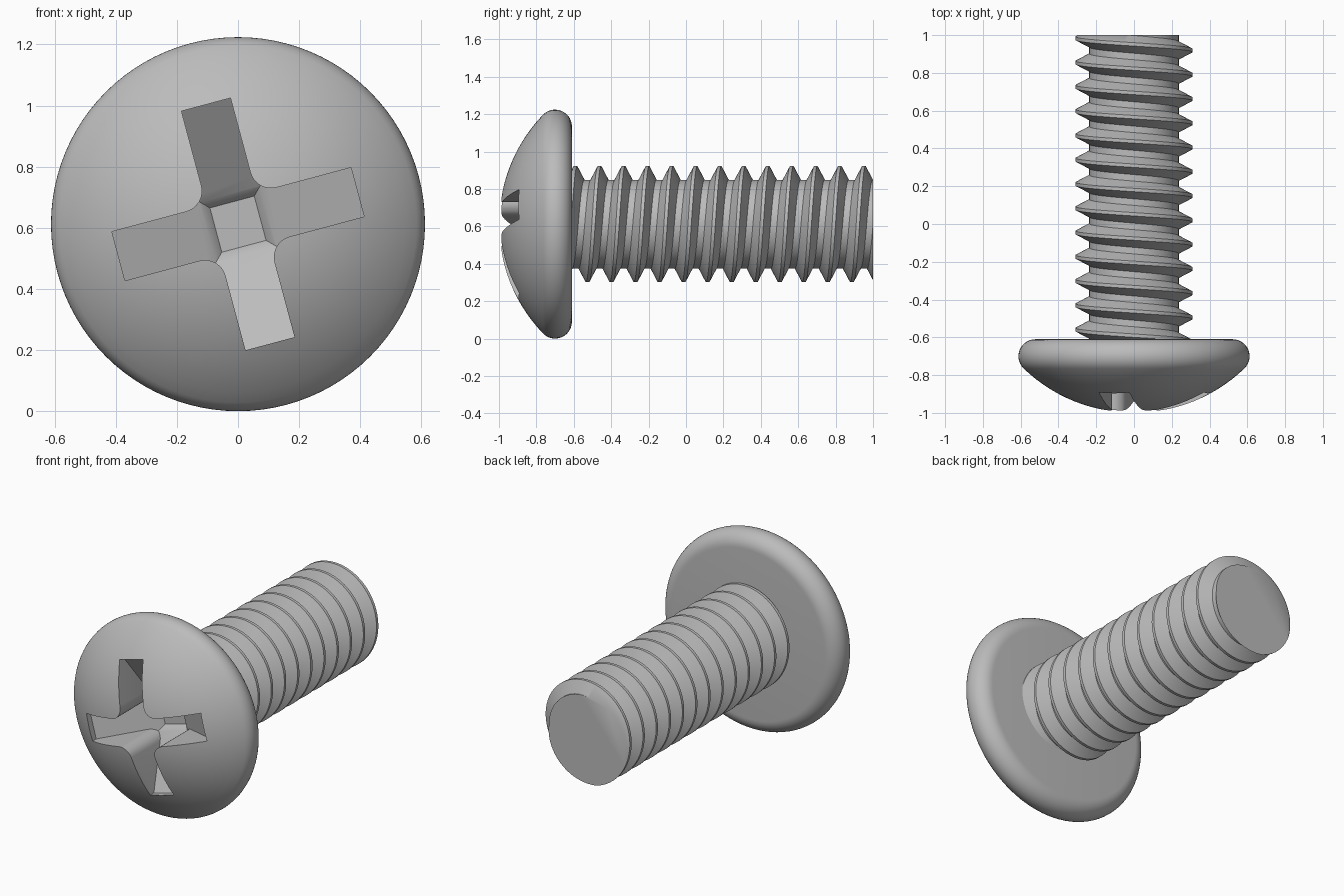
import bpy, bmesh
from math import sin, cos, pi, radians, tau
from mathutils import Matrix, Vector

cube = bpy.data.objects.get("Cube")
if cube:
    bpy.data.objects.remove(cube)

AXIS_Z = 0.612          # height of the screw axis, which runs along y
HEAD_R, HEAD_BACK = 0.612, -0.61

steel = bpy.data.materials.new("grey steel")
steel.use_nodes = True
steel.diffuse_color = (0.5, 0.5, 0.5, 1)
steel.node_tree.nodes["Principled BSDF"].inputs["Base Color"].default_value = (0.5, 0.5, 0.5, 1)


def make_object(name, bm):
    """Turn a bmesh built around the y axis into an object on the screw axis."""
    bmesh.ops.recalc_face_normals(bm, faces=bm.faces)
    mesh = bpy.data.meshes.new(name)
    bm.to_mesh(mesh)
    bm.free()
    mesh.materials.append(steel)
    mesh.transform(Matrix.Translation((0, 0, AXIS_Z)))
    obj = bpy.data.objects.new(name, mesh)
    bpy.context.collection.objects.link(obj)
    return obj


def activate(obj):
    bpy.ops.object.select_all(action='DESELECT')
    obj.select_set(True)
    bpy.context.view_layer.objects.active = obj


def boolean(obj, cutter, operation):
    """Apply a boolean and discard the cutter."""
    mod = obj.modifiers.new("cut", 'BOOLEAN')
    mod.object, mod.operation, mod.solver = cutter, operation, 'EXACT'
    activate(obj)
    bpy.ops.object.modifier_apply(modifier=mod.name)
    bpy.data.objects.remove(cutter)


def loft(rings):
    """Closed solid through rings of equal point count."""
    bm = bmesh.new()
    loops = [[bm.verts.new(p) for p in ring] for ring in rings]
    for a, b in zip(loops, loops[1:]):
        for i in range(len(a)):
            j = (i + 1) % len(a)
            bm.faces.new((a[i], a[j], b[j], b[i]))
    bm.faces.new(loops[0])
    bm.faces.new(loops[-1])
    return bm


# Head: shallow dome blending into a rounded rim, flat behind
DOME_R, RIM_R, BLEND = 0.844, 0.09, radians(43.8)
profile = []
for i in range(15):
    a = BLEND * i / 14
    profile.append((DOME_R * sin(a), -1 + DOME_R * (1 - cos(a))))
for i in range(1, 15):
    a = BLEND + (pi - BLEND) * i / 14
    profile.append((HEAD_R - RIM_R + RIM_R * sin(a), HEAD_BACK - RIM_R - RIM_R * cos(a)))
profile.append((0, HEAD_BACK))

bm = bmesh.new()
points = [bm.verts.new((r, y, 0)) for r, y in profile]
edges = [bm.edges.new(pair) for pair in zip(points, points[1:])]
bmesh.ops.spin(bm, geom=points + edges, cent=(0, 0, 0), axis=(0, 1, 0), angle=tau, steps=96)
bmesh.ops.remove_doubles(bm, verts=bm.verts, dist=0.0001)
head = make_object("screw_head", bm)

# Cross recess: filleted cross prism limited by a four-sided tapering pit
ARM_LENGTH, ARM_HALF, FILLET, TILT = 0.405, 0.083, 0.07, radians(15)
quarter = [(ARM_LENGTH, -ARM_HALF), (ARM_LENGTH, ARM_HALF)]
for i in range(9):
    a = -pi / 2 - pi / 2 * i / 8
    c = ARM_HALF + FILLET
    quarter.append((c + FILLET * cos(a), c + FILLET * sin(a)))


def turned(u, v, angle, y):
    return (u * cos(angle) - v * sin(angle), y, u * sin(angle) + v * cos(angle))


def cross(y):
    return [turned(u, v, TILT + k * pi / 2, y) for k in range(4) for u, v in quarter]


def square(half, y):
    return [turned(half, half, TILT + k * pi / 2, y) for k in range(4)]


recess = make_object("recess_cutter", loft([cross(-1.1), cross(-0.5)]))
pit = make_object("pit_cutter", loft([
    square(0.5, -1.2), square(0.5, -0.86), square(0.41, -0.86),
    square(0.1, -0.67), square(0.075, -0.635)]))
boolean(recess, pit, 'INTERSECT')
boolean(head, recess, 'DIFFERENCE')

# Threaded shank: thread profile swept along a helix, trimmed flat at both ends
PITCH, ROOT, CREST, STEPS = 0.1285, 0.237, 0.31, 72
TOP_CREST = 0.951       # y of the last crest along the top
thread = [(-0.009, CREST), (0.009, CREST), (0.047, ROOT), (PITCH - 0.047, ROOT),
          (PITCH - 0.009, CREST)]
bm = bmesh.new()
previous = None
for i in range(-16 * STEPS, 3 * STEPS + 1):
    a = pi / 2 + tau * i / STEPS
    y = TOP_CREST + PITCH * i / STEPS
    row = [bm.verts.new((r * cos(a), y + dy, r * sin(a))) for dy, r in thread]
    if previous:
        for k in range(len(row) - 1):
            bm.faces.new((previous[k], previous[k + 1], row[k + 1], row[k]))
    previous = row
bmesh.ops.remove_doubles(bm, verts=bm.verts, dist=0.0005)
for y, side in ((1, 1), (HEAD_BACK - 0.01, -1)):
    bmesh.ops.bisect_plane(bm, geom=bm.verts[:] + bm.edges[:] + bm.faces[:], dist=0.00001,
                           plane_co=Vector((0, y, 0)), plane_no=Vector((0, side, 0)),
                           clear_outer=True)
    rim = [e for e in bm.edges if e.is_boundary and all(abs(v.co.y - y) < 0.0005 for v in e.verts)]
    bmesh.ops.holes_fill(bm, edges=rim, sides=0)
shank = make_object("threaded_shank", bm)

for obj in (head, shank):
    activate(obj)
    bpy.ops.object.shade_smooth_by_angle(angle=radians(30))
